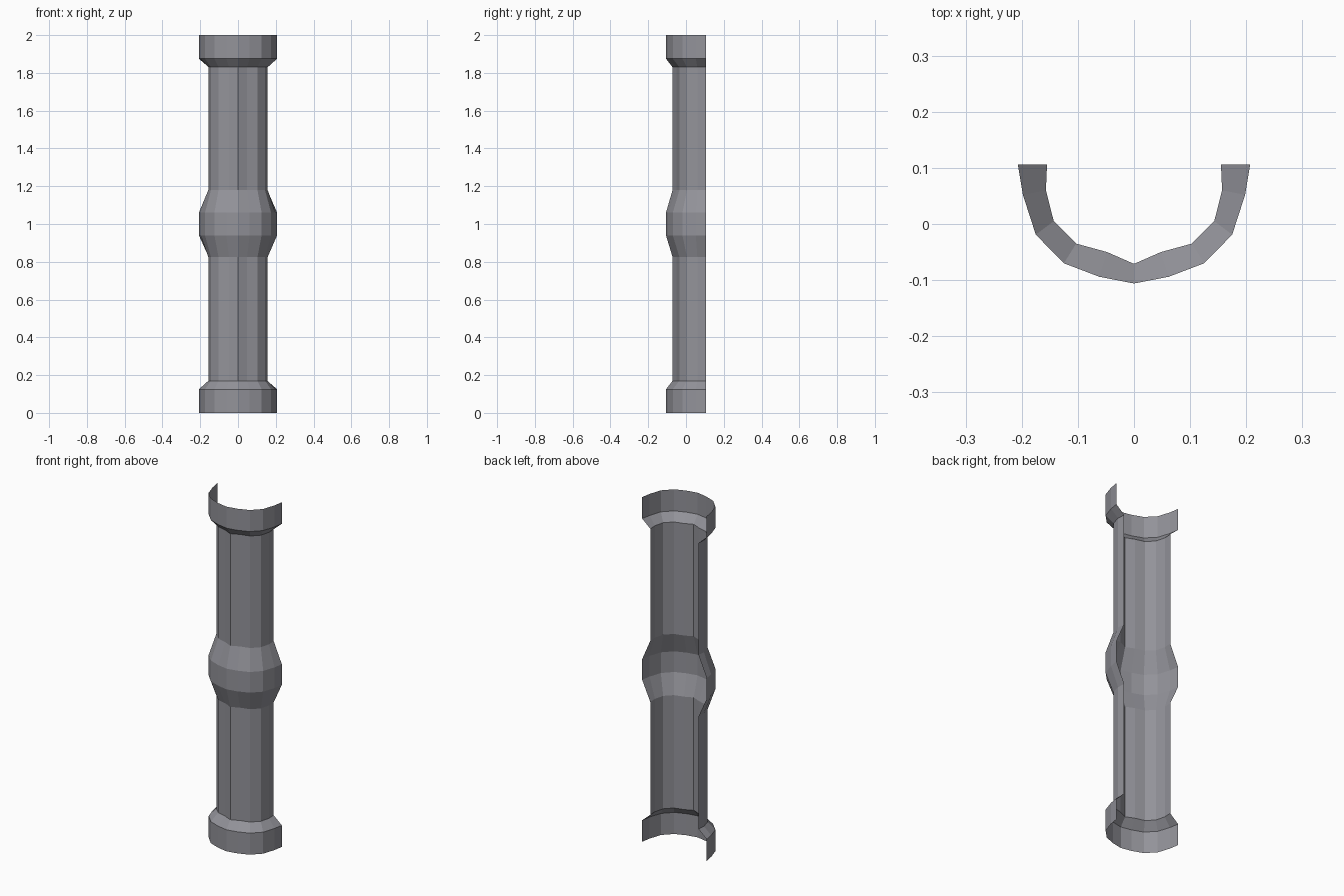
import bpy, bmesh

if "Cube" in bpy.data.objects:
    bpy.data.objects.remove(bpy.data.objects["Cube"])

# Right half of the U-shaped cross-sections, from the front centre to the open back
wide = [(0, -0.106), (0.062, -0.094), (0.125, -0.07), (0.175, -0.019), (0.198, 0.052), (0.207, 0.106)]
slim = [(0, -0.071), (0.048, -0.05), (0.103, -0.035), (0.143, 0.005), (0.157, 0.06), (0.155, 0.106)]

# Heights of the rings: base collar, shaft, middle bulge, shaft, top collar
rings = [(0, wide), (0.125, wide), (0.17, slim), (0.825, slim), (0.94, wide),
         (1.06, wide), (1.18, slim), (1.83, slim), (1.875, wide), (2.0, wide)]


def full(half):
    """Mirror a half section across x = 0."""
    return [(-x, y) for x, y in reversed(half[1:])] + half


# Open half-column shell, lofted ring by ring
bm = bmesh.new()
rows = [[bm.verts.new((x, y, z)) for x, y in full(sec)] for z, sec in rings]
for lo, hi in zip(rows, rows[1:]):
    for i in range(len(lo) - 1):
        bm.faces.new((lo[i], lo[i + 1], hi[i + 1], hi[i]))
mesh = bpy.data.meshes.new("half_column")
bm.to_mesh(mesh)
bm.free()

# Dark, slightly bluish grey
grey = bpy.data.materials.new("dark_grey")
grey.diffuse_color = (0.29, 0.29, 0.32, 1)
grey.use_nodes = True
grey.node_tree.nodes["Principled BSDF"].inputs["Base Color"].default_value = grey.diffuse_color
mesh.materials.append(grey)
column = bpy.data.objects.new("half_column", mesh)
bpy.context.collection.objects.link(column)
